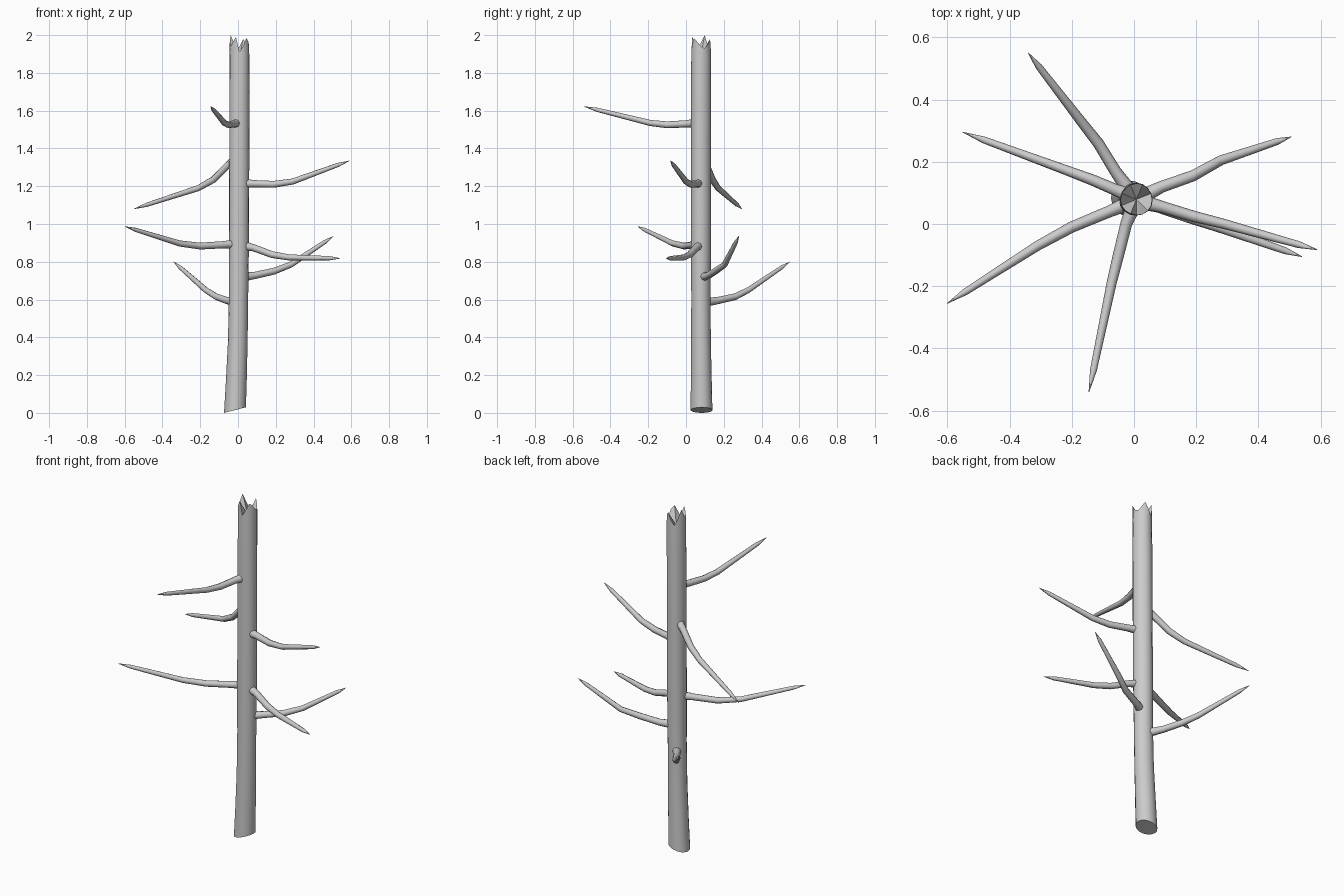
import bpy, bmesh, math
from mathutils import Vector

if "Cube" in bpy.data.objects:
    bpy.data.objects.remove(bpy.data.objects["Cube"])

bark = bpy.data.materials.new("grey_bark")
bark.diffuse_color = (0.6, 0.6, 0.6, 1)
bark.use_nodes = True
bark.node_tree.nodes["Principled BSDF"].inputs["Base Color"].default_value = bark.diffuse_color


def finish(name, bm, angle):
    bmesh.ops.recalc_face_normals(bm, faces=bm.faces)
    mesh = bpy.data.meshes.new(name)
    bm.to_mesh(mesh)
    bm.free()
    mesh.materials.append(bark)
    ob = bpy.data.objects.new(name, mesh)
    bpy.context.collection.objects.link(ob)
    bpy.ops.object.select_all(action='DESELECT')
    ob.select_set(True)
    bpy.context.view_layer.objects.active = ob
    bpy.ops.object.shade_smooth_by_angle(angle=math.radians(angle))


def skin(bm, rings):
    for a, b in zip(rings, rings[1:]):
        n = len(a)
        for i in range(n):
            j = (i + 1) % n
            bm.faces.new((a[i], a[j], b[j], b[i]))


# Trunk: slightly crooked tube with a slanted foot and a splintered top
SIDES = 16
levels = [(0.0, -0.016, 0.083, 0.058), (0.18, -0.009, 0.082, 0.055),
          (0.38, -0.002, 0.080, 0.052), (0.62, 0.002, 0.079, 0.051),
          (0.9, 0.004, 0.079, 0.053), (1.3, 0.006, 0.079, 0.053),
          (1.7, 0.007, 0.079, 0.053), (1.9, 0.008, 0.079, 0.052)]
splinters = [1.94, 1.93, 1.95, 1.98, 1.94, 1.91, 1.95, 2.0,
             1.96, 1.94, 1.96, 1.99, 1.91, 1.945, 1.985, 1.965]
bm = bmesh.new()
rings = []
for k, (z, cx, cy, r) in enumerate(levels + [(2.0, 0.008, 0.079, 0.051)]):
    ring = []
    for i in range(SIDES):
        a = 2 * math.pi * i / SIDES
        rr = r * (1 + 0.02 * math.sin(3 * a + 0.5 * k))
        h = z
        if k == 0:
            h = 0.015 + 0.015 * math.cos(a)
        if k == len(levels):
            h = splinters[i]
        ring.append(bm.verts.new((cx + rr * math.cos(a), cy + rr * math.sin(a), h)))
    rings.append(ring)
skin(bm, rings)
bm.faces.new(rings[0])
# Hollow heart of the broken top
heart = bm.verts.new((0.008, 0.079, 1.89))
for i in range(SIDES):
    bm.faces.new((rings[-1][i], rings[-1][(i + 1) % SIDES], heart))
finish("trunk", bm, 40)


# Branches: bent, tapering shafts ending in a sharp point
def branch(name, points, sides=8):
    pts = [Vector(p) for p in points]
    radii = [0.024, 0.019, 0.018, 0.016, 0.011, 0.001]
    tip, bend = pts[-1], pts[-2]
    pts = pts[:-1] + [bend.lerp(tip, 0.8), tip]
    bm = bmesh.new()
    rings = []
    for k, p in enumerate(pts):
        d = (pts[min(k + 1, len(pts) - 1)] - pts[max(k - 1, 0)]).normalized()
        u = d.cross(Vector((0, 0, 1))).normalized()
        v = u.cross(d)
        ring = []
        for i in range(sides):
            a = 2 * math.pi * i / sides
            ring.append(bm.verts.new(p + (u * math.cos(a) + v * math.sin(a)) * radii[k]))
        rings.append(ring)
    skin(bm, rings)
    bm.faces.new(rings[0])
    bm.faces.new(rings[-1])
    finish(name, bm, 50)


branch("lowest_back_branch", [(-0.01, 0.10, 0.585), (-0.06, 0.17, 0.595),
                              (-0.115, 0.26, 0.615), (-0.17, 0.33, 0.65), (-0.34, 0.55, 0.80)])
branch("drooping_left_branch", [(-0.01, 0.09, 1.345), (-0.06, 0.11, 1.305),
                                (-0.13, 0.14, 1.235), (-0.21, 0.17, 1.19), (-0.55, 0.295, 1.08)])
branch("left_branch", [(-0.01, 0.07, 0.895), (-0.08, 0.04, 0.89),
                       (-0.20, -0.01, 0.883), (-0.31, -0.07, 0.897), (-0.60, -0.255, 0.987)])
branch("high_front_branch", [(0.0, 0.06, 1.535), (-0.025, 0.0, 1.53),
                             (-0.05, -0.10, 1.525), (-0.072, -0.19, 1.535), (-0.145, -0.54, 1.622)])
branch("high_right_branch", [(0.03, 0.07, 1.215), (0.09, 0.055, 1.213),
                             (0.19, 0.025, 1.21), (0.29, 0.0, 1.225), (0.59, -0.083, 1.335)])
branch("middle_right_branch", [(0.03, 0.07, 0.885), (0.08, 0.055, 0.875),
                               (0.18, 0.02, 0.838), (0.27, -0.01, 0.823), (0.54, -0.105, 0.818)])
branch("low_right_branch", [(0.03, 0.09, 0.72), (0.09, 0.12, 0.728),
                            (0.19, 0.155, 0.75), (0.28, 0.205, 0.785), (0.505, 0.28, 0.935)])
